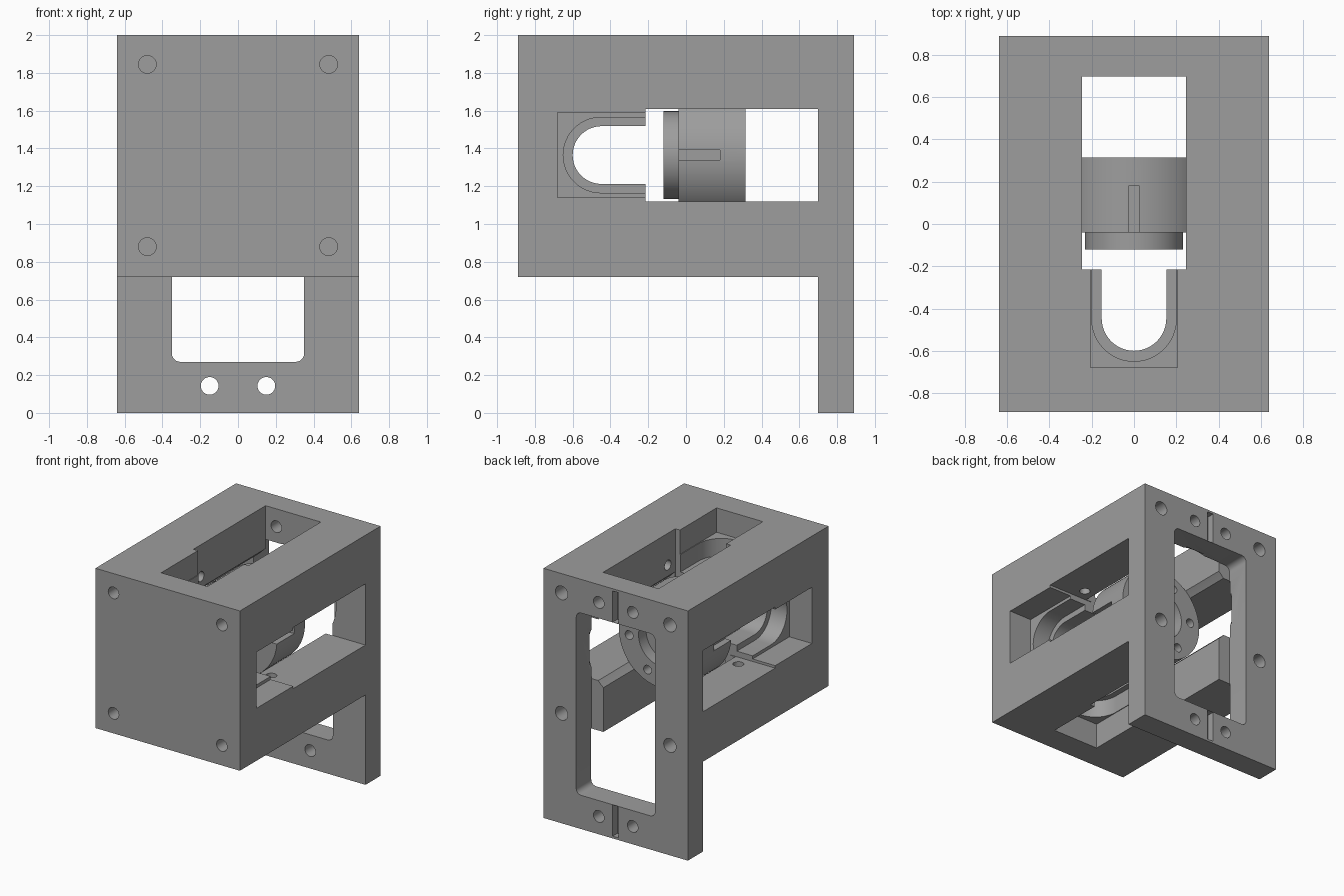
import bpy, bmesh
from math import pi, sin, cos, radians
from mathutils import Matrix, Vector

if "Cube" in bpy.data.objects:
    bpy.data.objects.remove(bpy.data.objects["Cube"], do_unlink=True)

AXIS_Z = 1.365                      # height of the bore axis
SIDE, BACK = 0.64, 0.89             # half width and half length

grey = bpy.data.materials.new("machined_grey")
grey.use_nodes = True
grey.diffuse_color = (0.34, 0.34, 0.34, 1)
for node in grey.node_tree.nodes:
    if node.type == 'BSDF_PRINCIPLED':
        node.inputs["Base Color"].default_value = grey.diffuse_color


def prism(name, outline, z0, z1, matrix=Matrix()):
    """Closed solid: counter-clockwise outline in local XY, from z0 to z1."""
    bm = bmesh.new()
    low = [bm.verts.new(matrix @ Vector((x, y, z0))) for x, y in outline]
    high = [bm.verts.new(matrix @ Vector((x, y, z1))) for x, y in outline]
    bm.faces.new(low[::-1])
    bm.faces.new(high)
    for i in range(len(low)):
        bm.faces.new((low[i - 1], low[i], high[i], high[i - 1]))
    mesh = bpy.data.meshes.new(name)
    bm.to_mesh(mesh)
    bm.free()
    mesh.materials.append(grey)
    obj = bpy.data.objects.new(name, mesh)
    bpy.context.scene.collection.objects.link(obj)
    return obj


def rect(hx, y0, y1):
    return [(-hx, y0), (hx, y0), (hx, y1), (-hx, y1)]


def u_shape(r, centre, end):
    """Slot outline with a round closed end towards -y."""
    arc = [(r * cos(a), centre + r * sin(a)) for a in (pi + pi * i / 24 for i in range(25))]
    return arc + [(r, end), (-r, end)]


def rounded_rect(hx, hy, r):
    pts = []
    for k, (sx, sy) in enumerate([(1, 1), (-1, 1), (-1, -1), (1, -1)]):
        for i in range(7):
            a = k * pi / 2 + i * pi / 12
            pts.append((sx * (hx - r) + r * cos(a), sy * (hy - r) + r * sin(a)))
    return pts


def circle(r, n):
    return [(r * cos(2 * pi * i / n), r * sin(2 * pi * i / n)) for i in range(n)]


def along_y(x, z):
    """Local Z becomes +y, local Y becomes -z, placed at (x, z)."""
    return Matrix.Translation((x, 0, z)) @ Matrix.Rotation(-pi / 2, 4, 'X')


def rod_y(name, r, y0, y1, x=0, z=AXIS_Z, n=24):
    return prism(name, circle(r, n), y0, y1, along_y(x, z))


def quarter(k):
    """Local Z points outward from the bore axis, turned in quarter steps."""
    return Matrix.Translation((0, 0, AXIS_Z)) @ Matrix.Rotation(k * pi / 2, 4, 'Y')


def cut(obj, cutters):
    """Subtract the cutters one by one, baking each result."""
    for c in cutters:
        c.hide_render = True
        mod = obj.modifiers.new("cut", 'BOOLEAN')
        mod.operation, mod.solver, mod.object = 'DIFFERENCE', 'MANIFOLD', c
        bpy.context.view_layer.update()
        baked = bpy.data.meshes.new_from_object(
            obj.evaluated_get(bpy.context.evaluated_depsgraph_get()))
        obj.modifiers.clear()
        obj.data = baked
        bpy.data.objects.remove(c, do_unlink=True)


# Housing: block and hanging rear plate as one L-shaped side profile
profile = [(-BACK, 0.72), (0.7, 0.72), (0.7, 0), (BACK, 0), (BACK, 2), (-BACK, 2)]
side_profile = Matrix(((0, 0, 1, 0), (1, 0, 0, 0), (0, 1, 0, 0), (0, 0, 0, 1)))
housing = prism("housing", profile, -SIDE, SIDE, side_profile)

# Main bore and rear plate opening
cutters = [
    rod_y("bore", 0.38, -0.21, 0.72, n=72),
    prism("rear_opening", rounded_rect(0.35, 0.73, 0.045), 0.696, 1.0, along_y(0, 1.0)),
]

# Windows and round-ended slots run right through, once each way
for k in range(2):
    cutters += [
        prism("window", rect(0.245, -0.215, 0.699), -0.8, 0.8, quarter(k)),
        prism("inner_slot", u_shape(0.153, -0.447, -0.17), -0.33, 0.33, quarter(k)),
    ]

# Front pocket on each of the four sides, with pin holes in the window walls
for k in range(4):
    m = quarter(k)
    flare = 0.225 if k % 2 else 0.205
    cutters += [
        prism("pocket", rect(flare, -0.68, -0.2), 0.44, 0.8, m),
        prism("outer_slot", u_shape(0.2, -0.45, -0.19), 0.3, 0.46, m),
    ]
    for s in (-1, 1):
        turn = m @ Matrix.Translation((0, -0.12, 0.38)) @ Matrix.Rotation(s * pi / 2, 4, 'Y')
        cutters.append(prism("pin_hole", circle(0.04, 20), 0.2, 0.38, turn))

# Bolt holes and alignment grooves
for x in (-0.48, 0.48):
    for z in (0.88, 1.845):
        cutters.append(rod_y("front_hole", 0.047, -1, -0.72, x, z))
        cutters.append(rod_y("rear_hole", 0.055, 0.6, 1, x, z))
for z in (0.143, 1.857):
    for x in (-0.15, 0.15):
        cutters.append(rod_y("plate_hole", 0.047, 0.6, 1, x, z))
    cutters.append(prism("groove", rect(0.027, -0.125, 0.125), 0.83, 1, along_y(0, z)))
cut(housing, cutters)

# Piston with keyways, a rear recess and a bolt circle
piston = rod_y("piston", 0.373, -0.04, 0.315, n=72)
cutters = [rod_y("recess", 0.2, 0.22, 0.5, n=48)]
for k in range(4):
    cutters.append(prism("keyway", rect(0.027, -0.1, 0.18), 0.32, 0.5, quarter(k)))
for k in range(6):
    a = radians(60 * k - 5)
    cutters.append(rod_y("bolt_hole", 0.035, 0.2, 0.5, 0.285 * cos(a),
                         AXIS_Z + 0.285 * sin(a)))
cut(piston, cutters)

# Smaller shoulder in front of the piston
shoulder = rod_y("piston_shoulder", 0.232, -0.12, -0.035, n=64)

# Smooth the round walls, keep machined edges sharp
bpy.ops.object.select_all(action='DESELECT')
for obj in (housing, piston, shoulder):
    obj.select_set(True)
    bpy.context.view_layer.objects.active = obj
bpy.ops.object.shade_smooth_by_angle(angle=radians(30))
